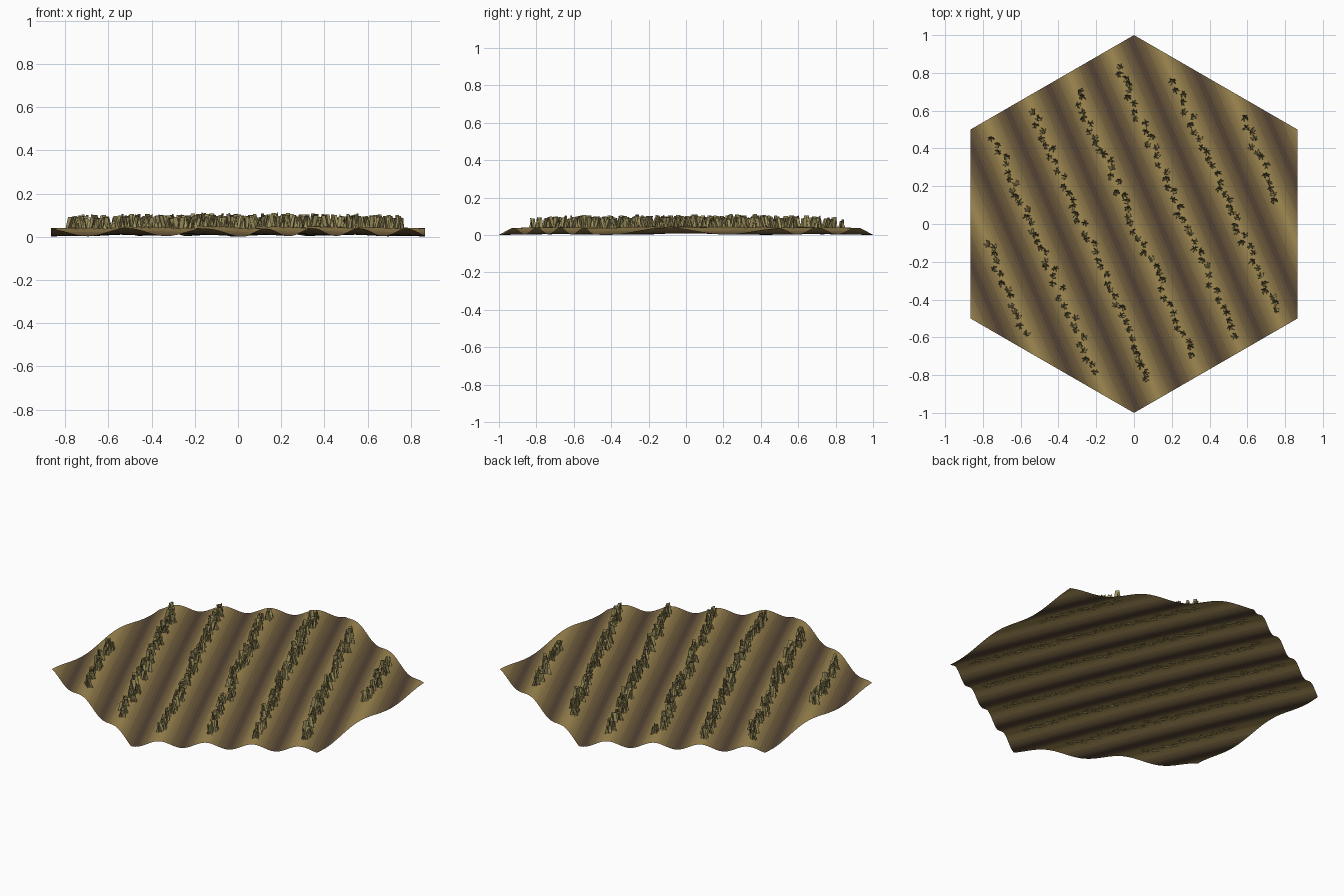
import bpy, bmesh, math, random
from mathutils import Vector, Matrix

if "Cube" in bpy.data.objects:
    bpy.data.objects.remove(bpy.data.objects["Cube"])

random.seed(7)
ROW = 0.25                                  # distance between crop rows
ANG = math.radians(23.5)                    # rows turned from the y axis
ROT = Matrix.Rotation(ANG, 4, 'Z')
APO = math.cos(math.radians(30))            # hexagon apothem


def material(name, rgb):
    m = bpy.data.materials.new(name)
    m.diffuse_color = (*rgb, 1)
    m.use_nodes = True
    m.node_tree.nodes["Principled BSDF"].inputs["Base Color"].default_value = m.diffuse_color
    return m


def add_object(name, bm, mats):
    me = bpy.data.meshes.new(name)
    bm.to_mesh(me)
    bm.free()
    for m in mats:
        me.materials.append(m)
    ob = bpy.data.objects.new(name, me)
    bpy.context.collection.objects.link(ob)
    return ob


def ridge(d):
    return math.cos(2 * math.pi * d / ROW)


def height(x, y):
    d = x * math.cos(ANG) + y * math.sin(ANG)
    return 0.034 - 0.016 * (x * x + y * y) + 0.018 * ridge(d)


# Ploughed ground: grid aligned to the rows, trimmed to a hexagon
STEPS = 16
LIGHT, DARK = (0.36, 0.255, 0.085), (0.088, 0.056, 0.034)
BANDS = 9
soil = [material(f"soil_{i}", [a + (b - a) * i / (BANDS - 1) for a, b in zip(DARK, LIGHT)])
        for i in range(BANDS)]
bm = bmesh.new()
n = int(2.25 / ROW) * STEPS
bmesh.ops.create_grid(bm, x_segments=n, y_segments=40, size=1.125)
for v in bm.verts:
    v.co.x += ROW / 2 - 0.125
for f in bm.faces:
    t = (ridge(f.calc_center_median().x) + 1) / 2
    f.material_index = round(t * (BANDS - 1))
    f.smooth = True
bmesh.ops.transform(bm, matrix=ROT, verts=bm.verts)
for i in range(6):
    nrm = Vector((math.cos(i * math.pi / 3), math.sin(i * math.pi / 3), 0))
    bmesh.ops.bisect_plane(bm, geom=bm.verts[:] + bm.edges[:] + bm.faces[:],
                           plane_co=nrm * APO, plane_no=nrm, clear_outer=True)
for v in bm.verts:
    v.co.z = height(v.co.x, v.co.y)
low = min(v.co.z for v in bm.verts)
for v in bm.verts:
    v.co.z -= low
add_object("ploughed_ground", bm, soil)


# Stubble tufts: three crossed tapering blades each
def tuft(bm, x, y):
    z = height(x, y) - low - 0.004
    h = random.uniform(0.05, 0.068)
    turn = random.uniform(0, math.pi)
    for k in range(3):
        a = turn + k * math.pi / 3 + random.uniform(-0.25, 0.25)
        side = Vector((math.cos(a), math.sin(a), 0))
        lean = Vector((-side.y, side.x, 0)) * random.choice((-1, 1)) * random.uniform(0.005, 0.014)
        base = Vector((x, y, z))
        top = base + lean + Vector((0, 0, h * random.uniform(0.8, 1)))
        w, wt = random.uniform(0.018, 0.024), random.uniform(0.007, 0.012)
        bm.faces.new([bm.verts.new(p) for p in
                      (base - side * w, base + side * w, top + side * wt, top - side * wt)])


bm = bmesh.new()
for row in range(-3, 4):
    s = -1.0
    while s < 1.0:
        p = ROT @ Vector((row * ROW + random.uniform(-0.022, 0.022), s, 0))
        if max(abs(p.x), abs(p.x) / 2 + abs(p.y) * APO) < 0.785:
            tuft(bm, p.x, p.y)
        s += random.choice((0.03, 0.036, 0.042, 0.05))
add_object("stubble_rows", bm, [material("straw", (0.36, 0.30, 0.12))])
